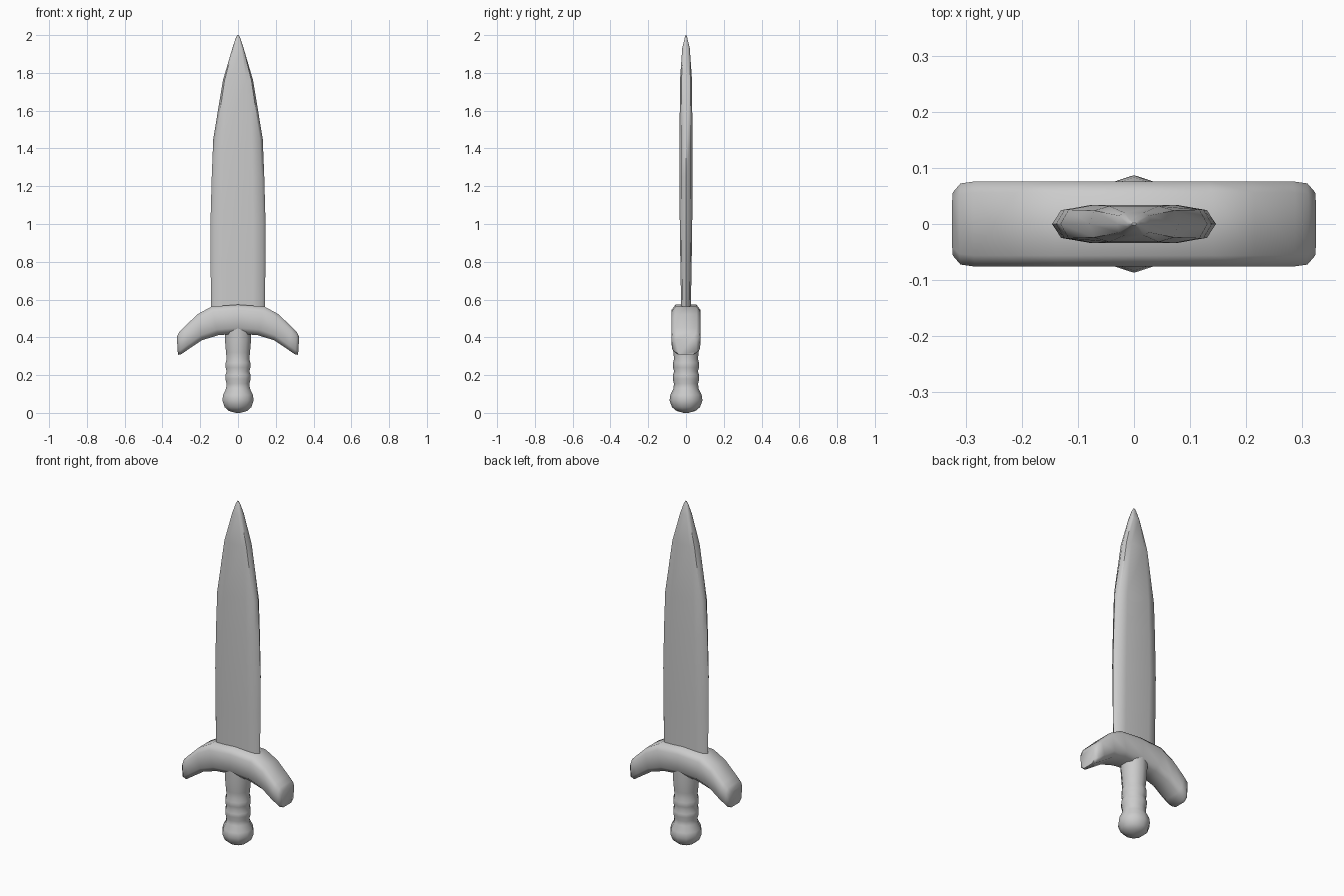
import bpy, bmesh, math

if "Cube" in bpy.data.objects:
    bpy.data.objects.remove(bpy.data.objects["Cube"])


def loft(name, rings, angle):
    """Skin a list of equal-length point rings and cap both ends."""
    bm = bmesh.new()
    loops = [[bm.verts.new(p) for p in ring] for ring in rings]
    for a, b in zip(loops, loops[1:]):
        n = len(a)
        for i in range(n):
            j = (i + 1) % n
            bm.faces.new((a[i], a[j], b[j], b[i]))
    for end in (loops[0], loops[-1]):
        bm.faces.new(end)
    bmesh.ops.recalc_face_normals(bm, faces=bm.faces)
    mesh = bpy.data.meshes.new(name)
    bm.to_mesh(mesh)
    bm.free()
    obj = bpy.data.objects.new(name, mesh)
    bpy.context.collection.objects.link(obj)
    bpy.ops.object.select_all(action='DESELECT')
    obj.select_set(True)
    bpy.context.view_layer.objects.active = obj
    bpy.ops.object.shade_smooth_by_angle(angle=math.radians(angle))
    return obj


# Blade: flattened ten-sided section, (z, half width, half thickness)
blade_profile = [(0.48, 0.143, 0.025), (0.57, 0.143, 0.026), (0.8, 0.145, 0.030),
                 (1.0, 0.146, 0.033), (1.25, 0.139, 0.034), (1.45, 0.131, 0.034),
                 (1.76, 0.080, 0.032), (1.93, 0.030, 0.020), (1.985, 0.012, 0.007),
                 (2.0, 0.004, 0.002)]
quarter = [(1, 0), (0.89, 0.75), (0.55, 1)]
section = (quarter + [(-x, y) for x, y in reversed(quarter)]
           + [(-x, -y) for x, y in quarter[1:]]
           + [(x, -y) for x, y in reversed(quarter[1:])])
loft("blade", [[(x * w, y * t, z) for x, y in section]
               for z, w, t in blade_profile], 50)

# Crossguard: drooping bar, (top x, top z, bottom x, bottom z, depth scale)
half = [(0, 0.573, 0, 0.420, 1), (0.14, 0.563, 0.105, 0.411, 1),
        (0.215, 0.522, 0.19, 0.385, 1), (0.287, 0.452, 0.262, 0.337, 1),
        (0.311, 0.428, 0.302, 0.310, 0.95), (0.324, 0.402, 0.318, 0.307, 0.74)]
stations = [(-a, b, -c, d, s) for a, b, c, d, s in reversed(half[1:])] + half
bar = [(0, 0.048), (0.2, 0.076), (0.82, 0.076), (1, 0.056)]
bar += [(t, -y) for t, y in reversed(bar)]
loft("crossguard", [[(bx + (tx - bx) * t, y * s, bz + (tz - bz) * t) for t, y in bar]
                    for tx, tz, bx, bz, s in stations], 60)

# Grip and pommel: ten-sided turned profile, (radius, z)
grip_profile = [(0.012, 0), (0.05, 0.010), (0.074, 0.030), (0.087, 0.065),
                (0.083, 0.095), (0.066, 0.130), (0.064, 0.155), (0.070, 0.180),
                (0.070, 0.200), (0.063, 0.220), (0.069, 0.240), (0.069, 0.265),
                (0.063, 0.285), (0.067, 0.320), (0.072, 0.380), (0.074, 0.46)]
loft("grip", [[(r * math.sin(math.tau * i / 10), r * math.cos(math.tau * i / 10), z)
               for i in range(10)] for r, z in grip_profile], 70)
